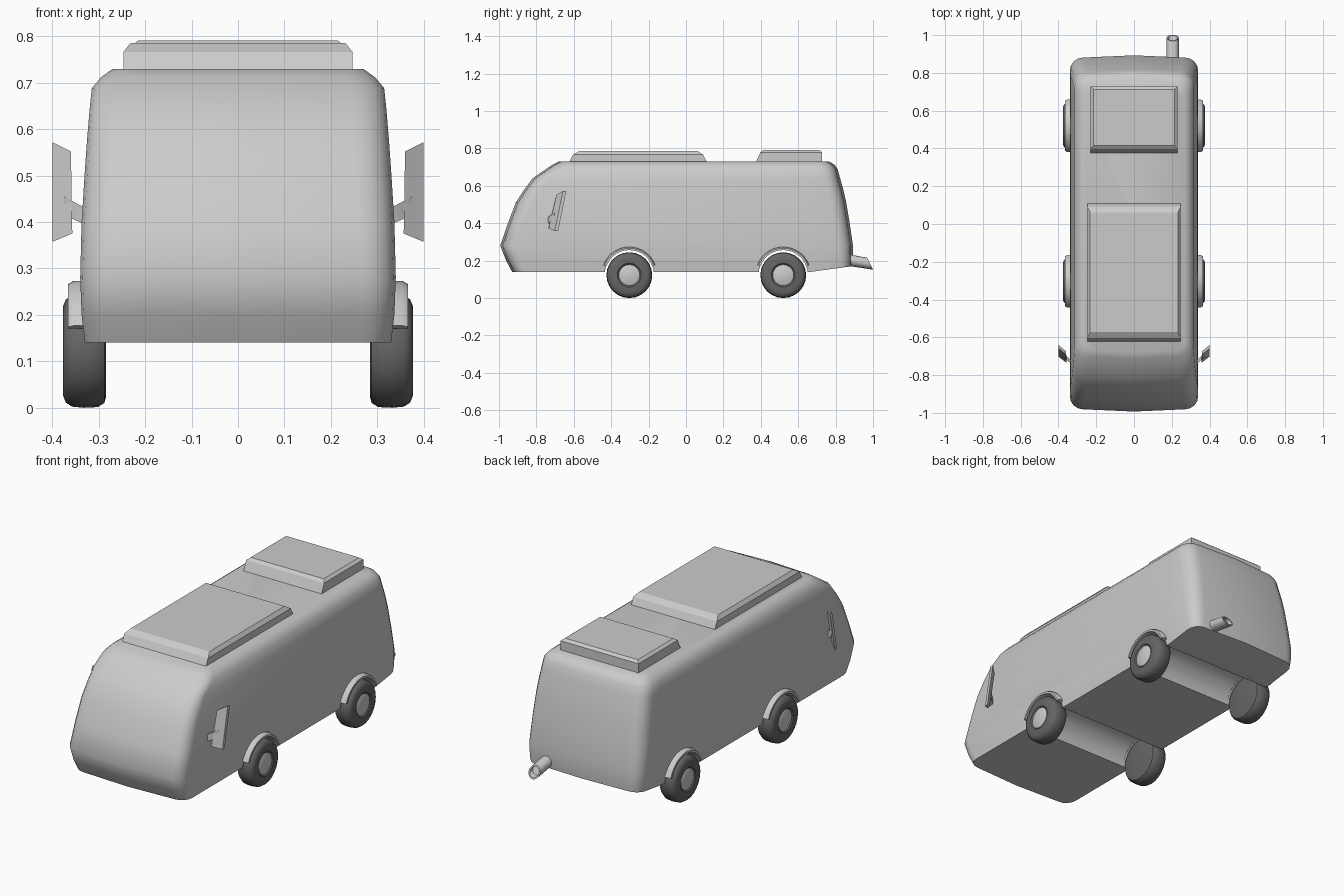
import bpy, bmesh
from math import sin, cos, pi, radians
from mathutils import Vector

if "Cube" in bpy.data.objects:
    bpy.data.objects.remove(bpy.data.objects["Cube"])


def finish(name, bm, angle=35, mat=None):
    bmesh.ops.recalc_face_normals(bm, faces=bm.faces[:])
    me = bpy.data.meshes.new(name)
    bm.to_mesh(me)
    bm.free()
    ob = bpy.data.objects.new(name, me)
    bpy.context.collection.objects.link(ob)
    if mat:
        me.materials.append(mat)
    smooth(ob, angle)
    return ob


def smooth(ob, angle):
    bpy.ops.object.select_all(action='DESELECT')
    ob.select_set(True)
    bpy.context.view_layer.objects.active = ob
    bpy.ops.object.shade_smooth_by_angle(angle=radians(angle))


def loft(rings, closed=False):
    """Skin a list of equal-length point rings; cap the ends or join them."""
    bm = bmesh.new()
    vs = [[bm.verts.new(p) for p in r] for r in rings]
    n = len(vs[0])
    pairs = list(zip(vs, vs[1:])) + ([(vs[-1], vs[0])] if closed else [])
    for a, b in pairs:
        for i in range(n):
            j = (i + 1) % n
            bm.faces.new((a[i], a[j], b[j], b[i]))
    if not closed:
        bm.faces.new(vs[0])
        bm.faces.new(vs[-1])
    return bm


def plan(z, w, yf, yb, r=0.0, bow=0.0, seg=4):
    """Horizontal rounded rectangle with bowed front and back."""
    if r == 0:
        return [(-w, yf, z), (w, yf, z), (w, yb, z), (-w, yb, z)]
    a = [k * pi / 2 / seg for k in range(seg + 1)]
    half = [(0, yf, z)]
    half += [(w - r + r * sin(t), yf + bow + r - r * cos(t), z) for t in a]
    half += [(w - r + r * cos(t), yb - bow - r + r * sin(t), z) for t in a]
    half += [(0, yb, z)]
    return half + [(-x, y, h) for x, y, h in half[-2:0:-1]]


def disc(x, r, y, z, n):
    return [(x, y + r * cos(2 * pi * k / n), z + r * sin(2 * pi * k / n))
            for k in range(n)]


tyre_mat = bpy.data.materials.new("tyre_dark")
tyre_mat.diffuse_color = (0.13, 0.13, 0.13, 1)
tyre_mat.use_nodes = True
tyre_mat.node_tree.nodes["Principled BSDF"].inputs["Base Color"].default_value = tyre_mat.diffuse_color
AXLES = {"front": -0.303, "rear": 0.52}

# body shell: z, half width, front y, back y, corner radius
levels = [
    (0.140, 0.330, -0.930, 0.890, 0.060),
    (0.200, 0.337, -0.962, 0.893, 0.065),
    (0.280, 0.340, -0.993, 0.893, 0.070),
    (0.400, 0.337, -0.952, 0.875, 0.075),
    (0.510, 0.330, -0.910, 0.857, 0.075),
    (0.580, 0.325, -0.865, 0.841, 0.075),
    (0.640, 0.320, -0.820, 0.824, 0.075),
    (0.688, 0.315, -0.750, 0.811, 0.075),
    (0.712, 0.295, -0.715, 0.795, 0.065),
    (0.730, 0.270, -0.680, 0.765, 0.050),
]
bm = loft([plan(*lv, bow=0.012) for lv in levels])
bmesh.ops.bisect_plane(bm, geom=bm.verts[:] + bm.edges[:] + bm.faces[:],
                       plane_co=(0, 0.67, 0), plane_no=(0, 1, 0))
for v in bm.verts:
    if v.co.z < 0.145 and v.co.y > 0.67:
        v.co.z += (v.co.y - 0.67) / 0.22 * 0.03
body = finish("body", bm, 50)

# wheel tunnels cut right across the underside
for end, y in AXLES.items():
    cut = finish("tunnel_cutter", loft([disc(x, 0.132, y, 0.125, 32) for x in (-0.5, 0.5)]))
    cut.hide_render = True
    mod = body.modifiers.new("tunnel", 'BOOLEAN')
    mod.operation, mod.solver, mod.object = 'DIFFERENCE', 'EXACT', cut
    bpy.context.view_layer.objects.active = body
    bpy.ops.object.modifier_apply(modifier=mod.name)
    bpy.data.objects.remove(cut)
smooth(body, 50)

# roof boxes
finish("front_roof_box", loft([
    plan(0.725, 0.247, -0.625, 0.112),
    plan(0.766, 0.247, -0.604, 0.092),
    plan(0.785, 0.232, -0.572, 0.062)]), 10)
finish("rear_roof_box", loft([
    plan(0.725, 0.230, 0.373, 0.728),
    plan(0.779, 0.230, 0.398, 0.728),
    plan(0.791, 0.215, 0.415, 0.713)]), 10)

# exhaust pipe with a slanted end
ring = [(0.033 * cos(k * pi / 8), 0.032 * sin(k * pi / 8)) for k in range(16)]
rings = []
for y, z, lean, s in ((0.80, 0.214, 0, 1), (0.985, 0.183, 0.5, 1),
                      (0.985, 0.183, 0.5, 0.78), (0.96, 0.187, 0.5, 0.74)):
    rings.append([(0.205 + a * s, y - b * s * lean, z + b * s) for a, b in ring])
finish("exhaust_pipe", loft(rings))

tyre_profile = [(0.284, 0.098), (0.288, 0.112), (0.302, 0.121), (0.332, 0.1225),
                (0.358, 0.120), (0.371, 0.111), (0.377, 0.096), (0.377, 0.064),
                (0.370, 0.056)]
hub_profile = [(0.362, 0.056), (0.373, 0.056), (0.376, 0.050)]

for s, side in ((1, "right"), (-1, "left")):
    for end, y in AXLES.items():
        tag = f"{end}_{side}"
        # tyre and hub
        finish("tyre_" + tag, loft([disc(s * x, r, y, 0.122, 24) for x, r in tyre_profile]),
               40, tyre_mat)
        finish("hub_" + tag, loft([disc(s * x, r, y, 0.122, 24) for x, r in hub_profile]))
        # curved fender strip over the wheel
        arch = []
        for k in range(15):
            t = radians(20 + k * 10)
            arch.append([(s * x, y + r * cos(t), 0.126 + r * sin(t)) for x, r in
                         ((0.29, 0.130), (0.29, 0.147), (0.355, 0.147),
                          (0.366, 0.140), (0.366, 0.130))])
        finish("fender_" + tag, loft(arch))

    # mirror plate, swept back toward the outside
    face = [(0.400, -0.702, 0.357), (0.400, -0.658, 0.572),
            (0.360, -0.692, 0.552), (0.357, -0.735, 0.375)]
    finish("mirror_" + side, loft([[(s * x, y + d, z) for x, y, z in face]
                                   for d in (0, 0.018)]))
    # mirror arm
    arm = [((0.31, -0.735, 0.408), 0.018), ((0.335, -0.728, 0.415), 0.018),
           ((0.375, -0.695, 0.435), 0.020)]
    finish("mirror_arm_" + side, loft([
        [(s * x, y + dy * 0.01, z + dz * h) for dy, dz in
         ((-1, -1), (1, -1), (1, 1), (-1, 1))] for (x, y, z), h in arm]))
